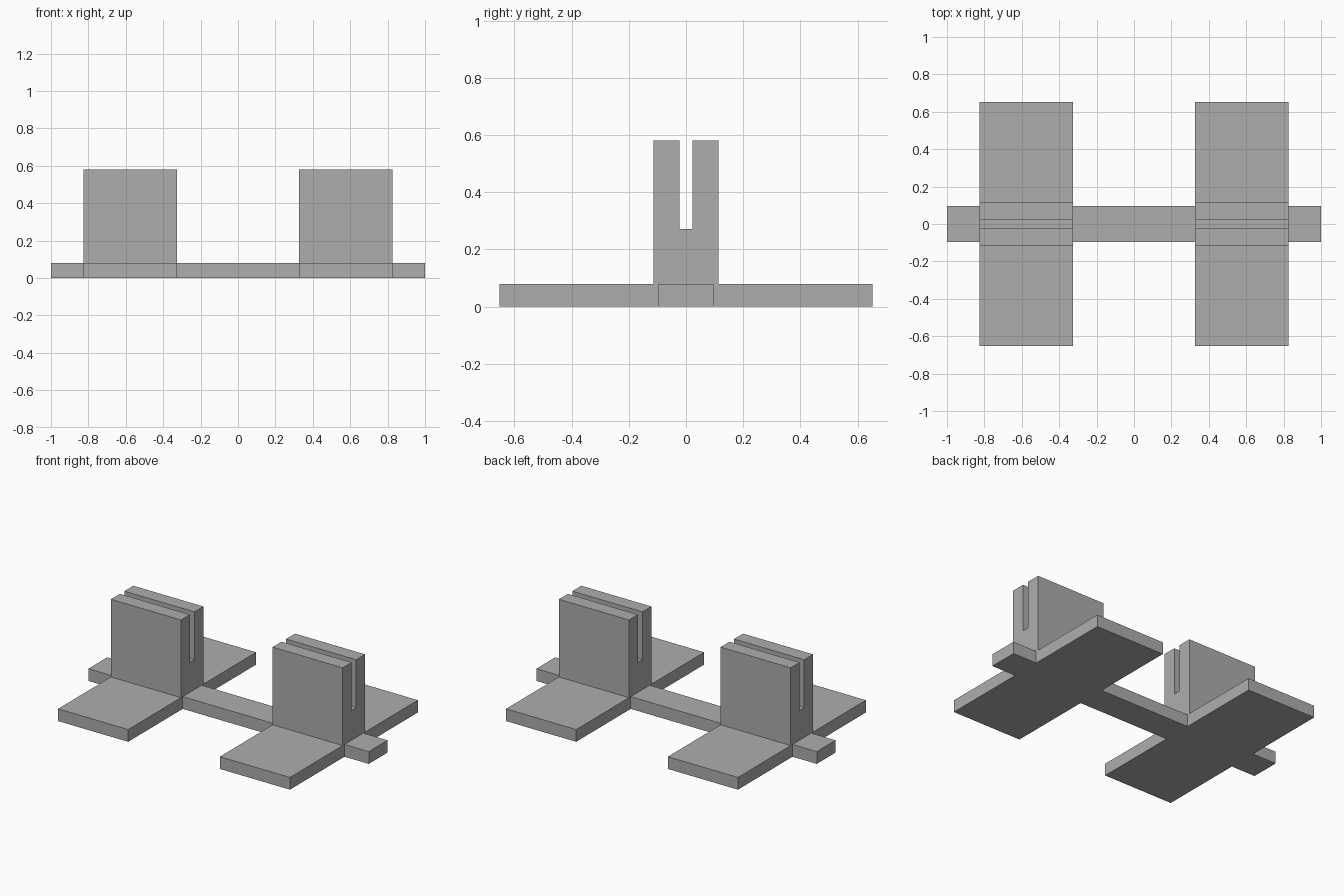
import bpy
import bmesh

cube = bpy.data.objects.get("Cube")
if cube:
    bpy.data.objects.remove(cube, do_unlink=True)

grey = bpy.data.materials.new("plain grey")
grey.use_nodes = True
colour = (0.42, 0.42, 0.42, 1)
grey.diffuse_color = colour
grey.node_tree.nodes["Principled BSDF"].inputs["Base Color"].default_value = colour

BASE_H, TOP_H, SLOT_H = 0.079, 0.58, 0.271
FOOT_Y, BLOCK_Y, SLOT_Y, RAIL_Y = 0.652, 0.114, 0.023, 0.096
INNER_X, OUTER_X = 0.327, 0.827


def extrude_profile(name, half, x0, x1):
    """Mirror a half profile of (y, z) points across y = 0 and extrude it along x."""
    outline = half + [(-y, z) for y, z in reversed(half)]
    bm = bmesh.new()
    face = bm.faces.new([bm.verts.new((x0, y, z)) for y, z in outline])
    grown = bmesh.ops.extrude_face_region(bm, geom=[face])["geom"]
    verts = [v for v in grown if isinstance(v, bmesh.types.BMVert)]
    bmesh.ops.translate(bm, vec=(x1 - x0, 0, 0), verts=verts)
    bmesh.ops.recalc_face_normals(bm, faces=bm.faces)
    mesh = bpy.data.meshes.new(name)
    bm.to_mesh(mesh)
    bm.free()
    mesh.materials.append(grey)
    obj = bpy.data.objects.new(name, mesh)
    bpy.context.collection.objects.link(obj)
    return obj


# Slotted upright block on a long flat foot
stand = [(FOOT_Y, 0), (FOOT_Y, BASE_H), (BLOCK_Y, BASE_H), (BLOCK_Y, TOP_H),
         (SLOT_Y, TOP_H), (SLOT_Y, SLOT_H)]
# Flat connecting bar
bar = [(RAIL_Y, 0), (RAIL_Y, BASE_H)]

for side, s in (("left", 1), ("right", -1)):
    extrude_profile(side + "_slotted_stand", stand, s * INNER_X, s * OUTER_X)
    extrude_profile(side + "_bar_end", bar, s * OUTER_X, s)
extrude_profile("middle_bar", bar, -INNER_X, INNER_X)
